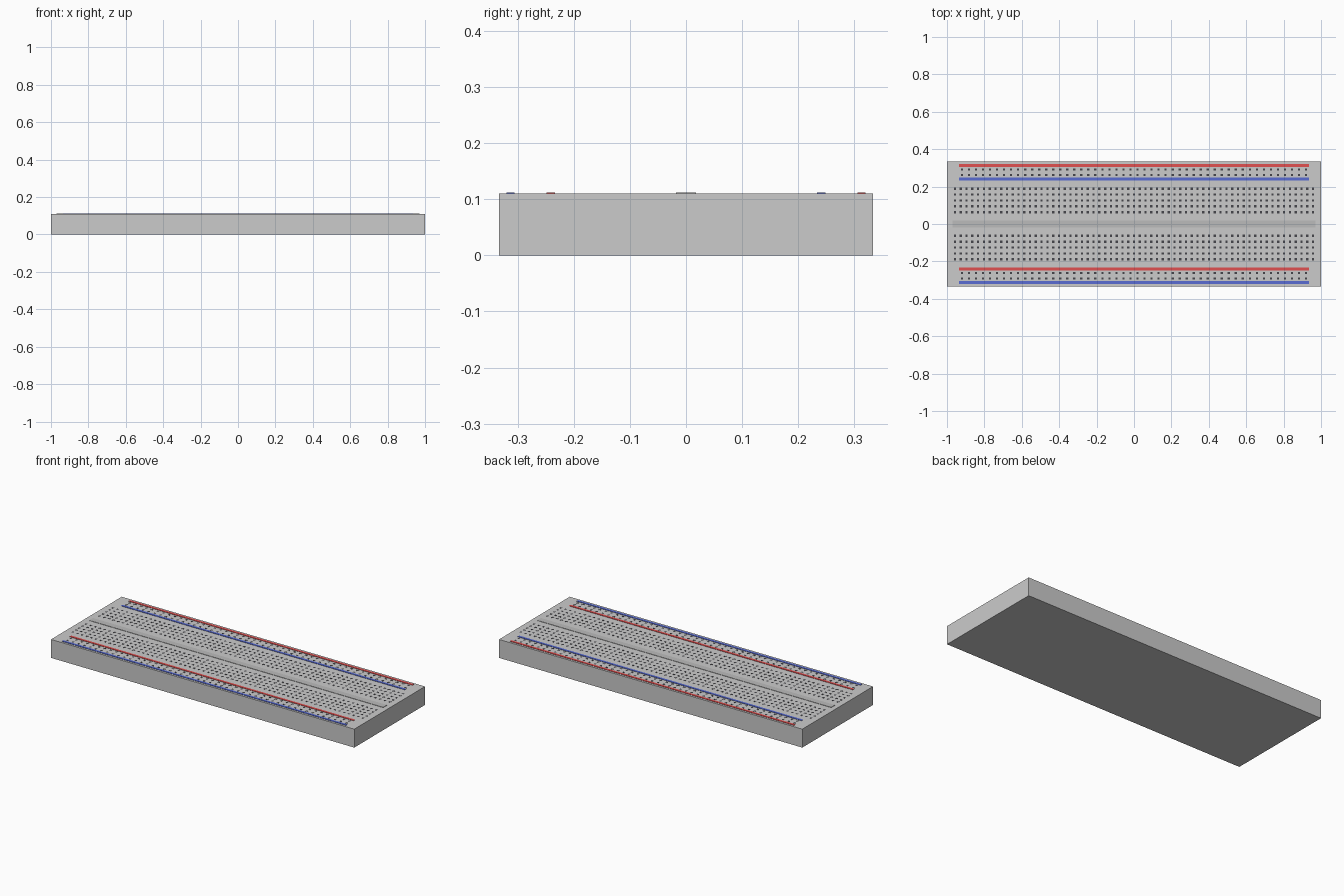
import bpy, bmesh
from mathutils import Matrix

if "Cube" in bpy.data.objects:
    bpy.data.objects.remove(bpy.data.objects["Cube"])

TOP = 0.11


def material(name, rgb):
    m = bpy.data.materials.new(name)
    m.diffuse_color = (*rgb, 1)
    m.use_nodes = True
    m.node_tree.nodes["Principled BSDF"].inputs["Base Color"].default_value = m.diffuse_color
    return m


def boxes(name, centres, size, z0, z1, mat=None):
    """One object made of equal boxes at the given (x, y) centres."""
    bm = bmesh.new()
    for x, y in centres:
        bmesh.ops.create_cube(bm, size=1, matrix=Matrix.Translation((x, y, (z0 + z1) / 2))
                              @ Matrix.Diagonal((size[0], size[1], z1 - z0, 1)))
    me = bpy.data.meshes.new(name)
    bm.to_mesh(me)
    bm.free()
    ob = bpy.data.objects.new(name, me)
    bpy.context.collection.objects.link(ob)
    if mat:
        me.materials.append(mat)
    return ob


def spread(count, half):
    return [-half + 2 * half * i / (count - 1) for i in range(count)]


red = material("rail_red", (0.75, 0.08, 0.08))
blue = material("rail_blue", (0.1, 0.15, 0.65))
dark = material("hole_dark", (0.06, 0.06, 0.07))
grey = material("channel_grey", (0.5, 0.5, 0.5))

# Body slab
boxes("board_body", [(0, 0)], (2, 0.666), 0, TOP)

# Centre channel strip
boxes("centre_channel", [(0, 0)], (1.94, 0.036), TOP - 0.002, TOP + 0.002, grey)

# Power rail lines
for name, y, mat in (("red_line_back", 0.313, red), ("blue_line_back", 0.241, blue),
                     ("red_line_front", -0.241, red), ("blue_line_front", -0.313, blue)):
    boxes(name, [(0, y)], (1.872, 0.015), TOP - 0.001, TOP + 0.002, mat)

# Terminal holes: two banks of five rows
rows = [s * (0.063 + 0.0315 * i) for s in (-1, 1) for i in range(5)]
boxes("terminal_holes", [(x, y) for y in rows for x in spread(63, 0.957)],
      (0.012, 0.012), TOP - 0.001, TOP + 0.0005, dark)

# Power rail holes: two rows between each pair of lines
rows = [s * y for s in (-1, 1) for y in (0.262, 0.292)]
boxes("rail_holes", [(x, y) for y in rows for x in spread(50, 0.92)],
      (0.012, 0.012), TOP - 0.001, TOP + 0.0005, dark)
